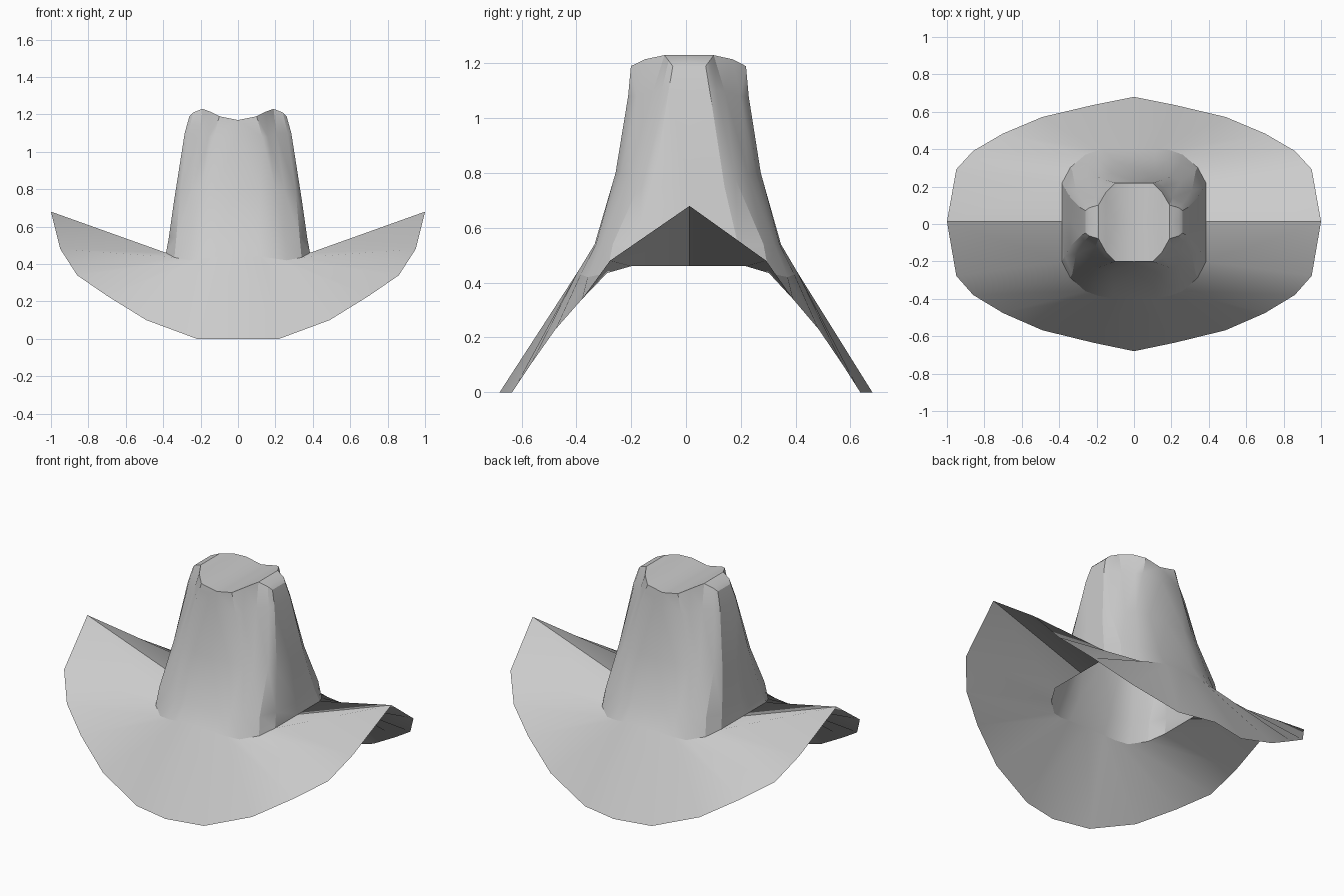
import bpy, bmesh, math

if "Cube" in bpy.data.objects:
    bpy.data.objects.remove(bpy.data.objects["Cube"])

# Quarter-hat columns, centre front round to the side.
# Crown levels from top to base, then the ring where it meets the brim.
pinch = [(.10, .21, 1.19), (.13, .22, 1.08), (.12, .265, .80), (.11, .34, .54), (.12, .40, .44)]
pinch_side = [(.15, .16, 1.215), (.16, .19, 1.08), (.20, .245, .80), (.18, .335, .54), (.19, .39, .43)]
dent = [(.19, .09, 1.23), (.205, .13, 1.10), (.25, .22, .79), (.25, .315, .54), (.26, .365, .42)]
corner = [(.24, .075, 1.21), (.265, .10, 1.10), (.31, .17, .78), (.33, .275, .54), (.34, .295, .435)]
side_edge = [(.26, .06, 1.19), (.285, .075, 1.10), (.34, .13, .75), (.37, .18, .54), (.385, .21, .46)]
centre = [(0, y, z) for x, y, z in pinch]
centre[0] = (0, .21, 1.17)
side_mid = [(x, 0, z) for x, y, z in side_edge]
columns = [centre, pinch, pinch_side, dent, corner, side_edge, side_mid]

# Outer brim edge, one point per column
rim = [(0, .68, 0), (.22, .635, 0), (.49, .57, .10), (.70, .48, .23),
       (.86, .385, .34), (.95, .285, .48), (1, 0, .68)]


def build(name, rows):
    """Skin rows of quarter points and repeat them in all four quadrants."""
    bm = bmesh.new()
    for sx in (1, -1):
        for sy in (1, -1):
            grid = []
            for row in rows:
                # the middle sits slightly behind centre, tips stay put
                grid.append([bm.verts.new((sx * x, sy * y + .013 * (1 - y / .68), z))
                             for x, y, z in row])
            for a, b in zip(grid, grid[1:]):
                for i in range(len(a) - 1):
                    bm.faces.new((a[i], a[i + 1], b[i + 1], b[i]))
    bmesh.ops.remove_doubles(bm, verts=bm.verts, dist=.0005)
    bmesh.ops.dissolve_degenerate(bm, edges=bm.edges, dist=.0005)
    bmesh.ops.recalc_face_normals(bm, faces=bm.faces)
    # upper surfaces face up
    top = max(bm.faces, key=lambda f: abs(f.normal.z))
    if top.normal.z < 0:
        bmesh.ops.reverse_faces(bm, faces=bm.faces)
    mesh = bpy.data.meshes.new(name)
    bm.to_mesh(mesh)
    bm.free()
    obj = bpy.data.objects.new(name, mesh)
    bpy.context.collection.objects.link(obj)
    bpy.ops.object.select_all(action='DESELECT')
    obj.select_set(True)
    bpy.context.view_layer.objects.active = obj
    bpy.ops.object.shade_smooth_by_angle(angle=math.radians(25))
    return obj


# Crown: ridged top running to the middle line, then the tapering walls
levels = [[c[i] for c in columns] for i in range(5)]
ridge = [(x, 0, z) for x, y, z in levels[0]]
build("crown", [ridge] + levels)

# Brim: single sheet, dipped at front and back, curled up at the sides
build("brim", [levels[4], rim])
